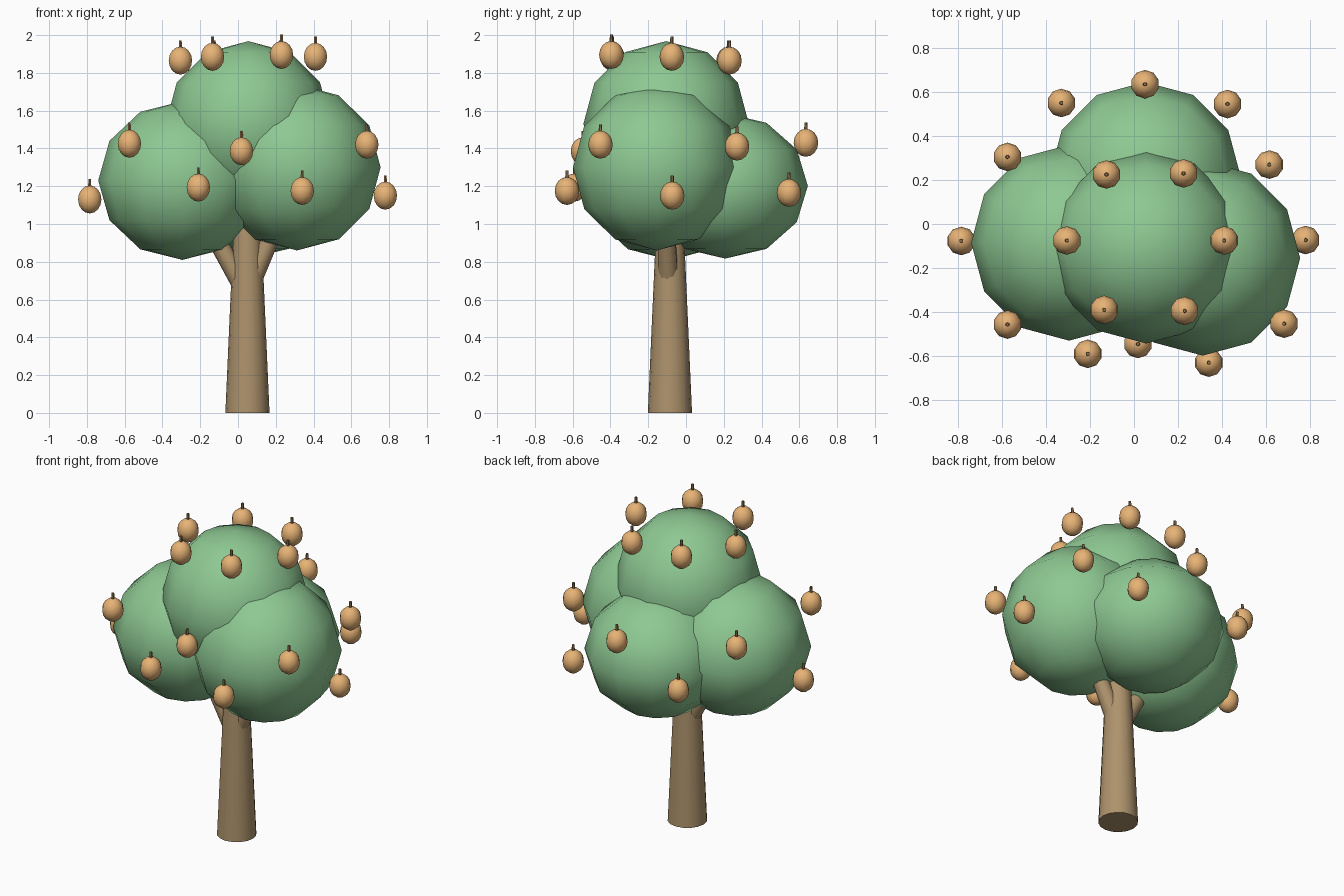
import bpy
from mathutils import Vector

if "Cube" in bpy.data.objects:
    bpy.data.objects.remove(bpy.data.objects["Cube"])


def material(name, color):
    m = bpy.data.materials.new(name)
    m.diffuse_color = (*color, 1)
    m.use_nodes = True
    m.node_tree.nodes["Principled BSDF"].inputs["Base Color"].default_value = m.diffuse_color
    return m


BARK = material("bark", (0.42, 0.29, 0.15))
LEAF = material("leaf", (0.27, 0.58, 0.29))
FRUIT = material("fruit_skin", (0.80, 0.45, 0.18))
STEM = material("stem_brown", (0.30, 0.18, 0.08))


def finish(name, mat, angle):
    o = bpy.context.object
    o.name = name
    o.data.materials.append(mat)
    bpy.ops.object.shade_smooth_by_angle(angle=angle)
    return o


def limb(name, a, b, r1, r2, sides, mat):
    """Tapered cylinder from a to b."""
    a, b = Vector(a), Vector(b)
    d = b - a
    bpy.ops.mesh.primitive_cone_add(vertices=sides, radius1=r1, radius2=r2,
                                    depth=d.length, location=(a + b) / 2,
                                    rotation=d.to_track_quat('Z', 'Y').to_euler())
    return finish(name, mat, 0.9)


def ball(name, c, rxy, rz, segs, rings, mat):
    """Slightly squashed or stretched sphere."""
    bpy.ops.mesh.primitive_uv_sphere_add(segments=segs, ring_count=rings,
                                         radius=1, location=c)
    bpy.context.object.scale = (rxy, rxy, rz)
    bpy.ops.object.transform_apply(location=False, rotation=False, scale=True)
    return finish(name, mat, 3.1)


# Trunk and two branches
limb("trunk", (0.05, -0.085, 0), (0.05, -0.085, 1.1), 0.117, 0.068, 16, BARK)
limb("branch_left", (0.05, -0.085, 0.63), (-0.19, -0.085, 1.05), 0.055, 0.045, 10, BARK)
limb("branch_right", (0.05, -0.09, 0.65), (0.24, -0.11, 1.08), 0.055, 0.045, 10, BARK)

# Foliage clumps
ball("foliage_left", (-0.295, -0.085, 1.23), 0.445, 0.42, 12, 6, LEAF)
ball("foliage_right", (0.312, -0.155, 1.30), 0.443, 0.44, 12, 6, LEAF)
ball("foliage_back", (0.05, 0.208, 1.202), 0.437, 0.385, 12, 6, LEAF)
ball("foliage_top", (0.055, -0.105, 1.53), 0.438, 0.438, 12, 6, LEAF)

# Fruit with stems, scattered over the clumps
fruits = [
    (-0.33, 0.55, 1.18), (0.05, 0.635, 1.43), (0.425, 0.545, 1.165),
    (-0.575, 0.305, 1.43), (0.615, 0.27, 1.41), (-0.125, 0.225, 1.865),
    (0.225, 0.23, 1.865), (-0.785, -0.077, 1.13), (-0.305, -0.075, 1.865),
    (0.41, -0.075, 1.885), (0.78, -0.073, 1.15), (-0.575, -0.457, 1.425),
    (-0.135, -0.39, 1.885), (0.23, -0.395, 1.895), (0.682, -0.453, 1.42),
    (-0.21, -0.59, 1.193), (0.018, -0.545, 1.385), (0.34, -0.63, 1.175),
]
for i, (x, y, z) in enumerate(fruits, 1):
    ball(f"fruit_{i}", (x, y, z), 0.065, 0.074, 10, 8, FRUIT)
    limb(f"fruit_stem_{i}", (x, y, z + 0.06), (x, y, z + 0.107), 0.010, 0.008, 6, STEM)
